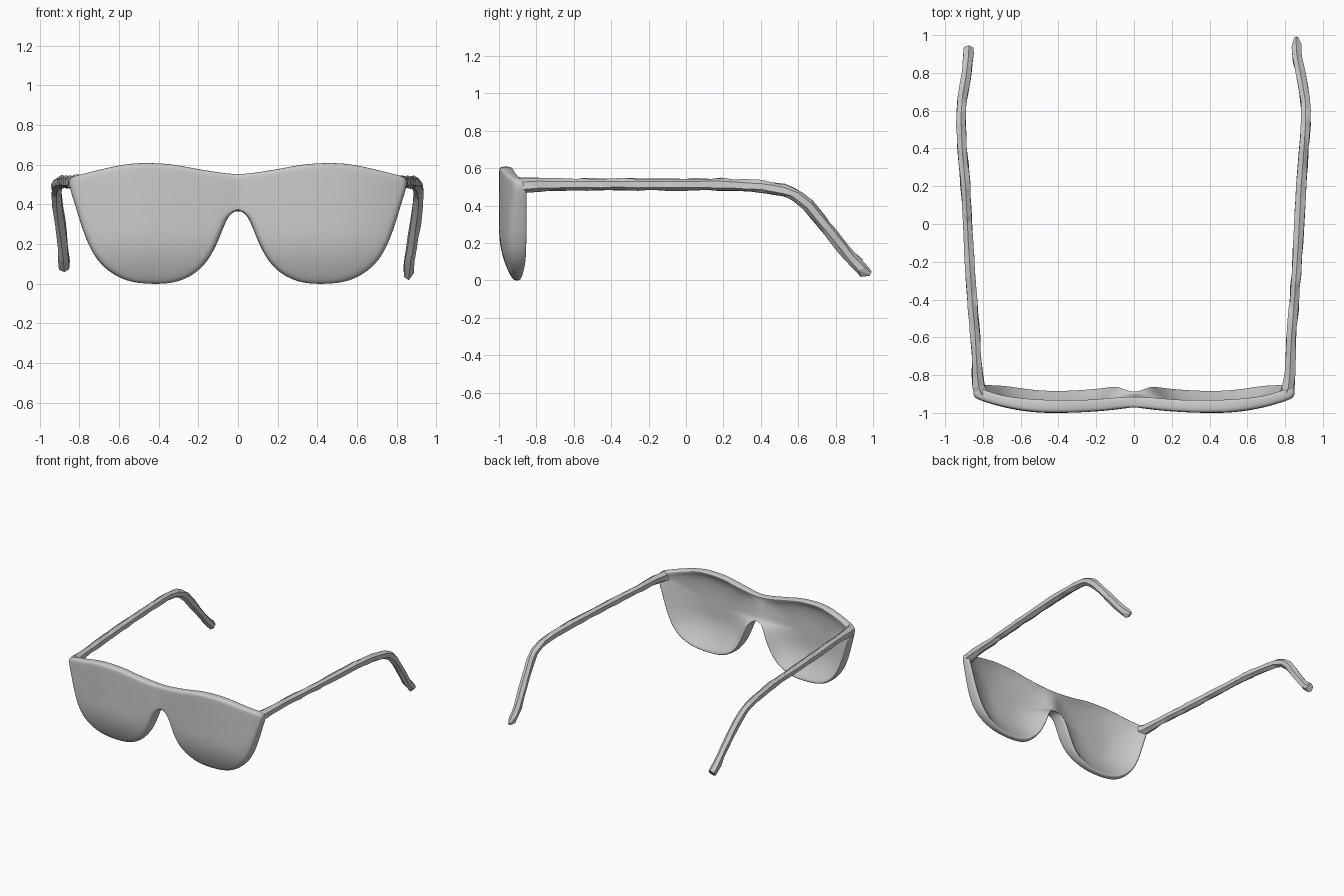
import bpy, bmesh, math, random
from mathutils import Vector

random.seed(4)
cube = bpy.data.objects.get("Cube")
if cube:
    bpy.data.objects.remove(cube, do_unlink=True)

grey = bpy.data.materials.new("plain grey")
grey.use_nodes = True
COLOUR = (0.6, 0.6, 0.6, 1)
grey.diffuse_color = COLOUR
grey.node_tree.nodes["Principled BSDF"].inputs["Base Color"].default_value = COLOUR


def finish(name, bm, angle):
    bmesh.ops.recalc_face_normals(bm, faces=bm.faces)
    me = bpy.data.meshes.new(name)
    bm.to_mesh(me)
    bm.free()
    me.materials.append(grey)
    ob = bpy.data.objects.new(name, me)
    bpy.context.scene.collection.objects.link(ob)
    bpy.ops.object.select_all(action='DESELECT')
    ob.select_set(True)
    bpy.context.view_layer.objects.active = ob
    bpy.ops.object.shade_smooth_by_angle(angle=math.radians(angle))
    return ob


# Half outline of the front: x, z, y of the back rim
OUTLINE = [
    (0, .46, -.90), (0, .548, -.91), (.12, .565, -.92), (.24, .585, -.93), (.33, .604, -.93),
    (.45, .610, -.93), (.56, .607, -.925), (.70, .575, -.91), (.80, .55, -.88), (.855, .535, -.86),
    (.85, .485, -.85), (.825, .41, -.85), (.79, .29, -.85), (.745, .17, -.85), (.68, .078, -.855),
    (.565, .008, -.875), (.43, -.003, -.885), (.30, .003, -.88), (.185, .068, -.87),
    (.12, .165, -.86), (.077, .275, -.855), (.046, .35, -.87), (0, .376, -.89)]
CX, CZ = .43, .33
THICK = .03  # lens thickness


def front_y(x, z):
    """Wrapped, slightly domed front surface."""
    y = -1 + .5 * max(0, x - .45) ** 2 + .03 * max(0, 1 - x / .4) ** 2
    return y + .075 * max(0, 1 - z / .25) ** 2


# Scale about the lens centre and depth share, front centre out to the rim
FRONT_RINGS = [(.2, 0), (.45, 0), (.7, 0), (.9, 0), (.975, .03), (1, .25), (1, .62), (.99, .87)]
# Scale and height above the lens, back rim in to the centre of the bowl
BACK_RINGS = [(.97, 1), (.93, .88), (.86, .55), (.74, .26), (.55, .08), (.35, 0), (.2, 0)]
bm = bmesh.new()
rings = []
for back, table in ((False, FRONT_RINGS), (True, BACK_RINGS)):
    for s, d in table:
        ring = []
        for x, z, yb in OUTLINE:
            k = 1 if x == 0 and s > .9 else s
            px, pz = CX + (x - CX) * k, CZ + (z - CZ) * s
            base = front_y(px, pz) + (THICK if back else 0)
            ring.append(bm.verts.new((px, base + (yb - base) * d, pz)))
        rings.append(ring)
n = len(OUTLINE)
for a, b in zip(rings, rings[1:]):
    for i in range(n):
        j = (i + 1) % n
        quad = (a[i], a[j], b[j], b[i])
        # the bridge stays open on the mirror plane
        if all(abs(v.co.x) < 1e-5 for v in quad):
            continue
        bm.faces.new(quad)
for ring, dy in ((rings[0], 0), (rings[-1], THICK)):
    c = bm.verts.new((CX, front_y(CX, CZ) + dy, CZ))
    for i in range(n):
        bm.faces.new((ring[i], ring[(i + 1) % n], c))
front = finish("lens_front", bm, 60)
mirror = front.modifiers.new("Mirror", 'MIRROR')
mirror.use_clip = True
sub = front.modifiers.new("Smooth", 'SUBSURF')
sub.levels = sub.render_levels = 2


def temple(name, path, tip):
    """Rough six-sided arm, flared at the hinge; tip scales the last ring."""
    pts = [Vector(p) for p in path]
    dense = []
    for a, b in zip(pts, pts[1:]):
        m = max(1, round((b - a).length / .08))
        dense += [a.lerp(b, i / m) for i in range(m)]
    dense.append(pts[-1])
    bm = bmesh.new()
    prev = None
    last = len(dense) - 1
    for i, p in enumerate(dense):
        t = (dense[min(i + 1, last)] - dense[max(i - 1, 0)]).normalized()
        side = t.cross(Vector((0, 0, 1))).normalized()
        up = side.cross(t)
        k = tip if i == last else 1 + .25 * max(0, min(1, (-.74 - p.y) / .12))
        slide = .025 if p.y > -.75 and i < last else 0
        ring = []
        for j in range(6):
            a = math.pi * (j + .5) / 3
            r = random.uniform(.88, 1.12) * k
            ring.append(bm.verts.new(p + side * math.cos(a) * .029 * r
                                     + up * math.sin(a) * .032 * r
                                     + t * random.uniform(-slide, slide)))
        if prev:
            for j in range(6):
                h = (j + 1) % 6
                bm.faces.new((prev[j], prev[h], ring[h], ring[j]))
        else:
            bm.faces.new(ring)
        prev = ring
    bm.faces.new(prev)
    bmesh.ops.triangulate(bm, faces=bm.faces)
    finish(name, bm, 10)


# Ear arms, each bent a little differently
temple("left_temple", [
    (.805, -.905, .508), (.818, -.86, .508), (.825, -.79, .511), (.833, -.6, .513),
    (.85, -.4, .513), (.87, -.1, .513), (.885, .2, .513), (.90, .40, .503), (.908, .52, .483),
    (.91, .59, .455), (.905, .66, .395), (.885, .78, .245), (.865, .88, .12), (.86, .94, .06),
    (.86, .987, .035)], .4)
temple("right_temple", [
    (-.805, -.905, .508), (-.822, -.86, .508), (-.83, -.79, .511), (-.84, -.6, .513),
    (-.857, -.4, .513), (-.877, -.1, .513), (-.892, .2, .513), (-.91, .40, .503), (-.915, .52, .483),
    (-.915, .59, .455), (-.91, .66, .395), (-.89, .78, .245), (-.877, .88, .12),
    (-.875, .925, .085)], 1.05)
